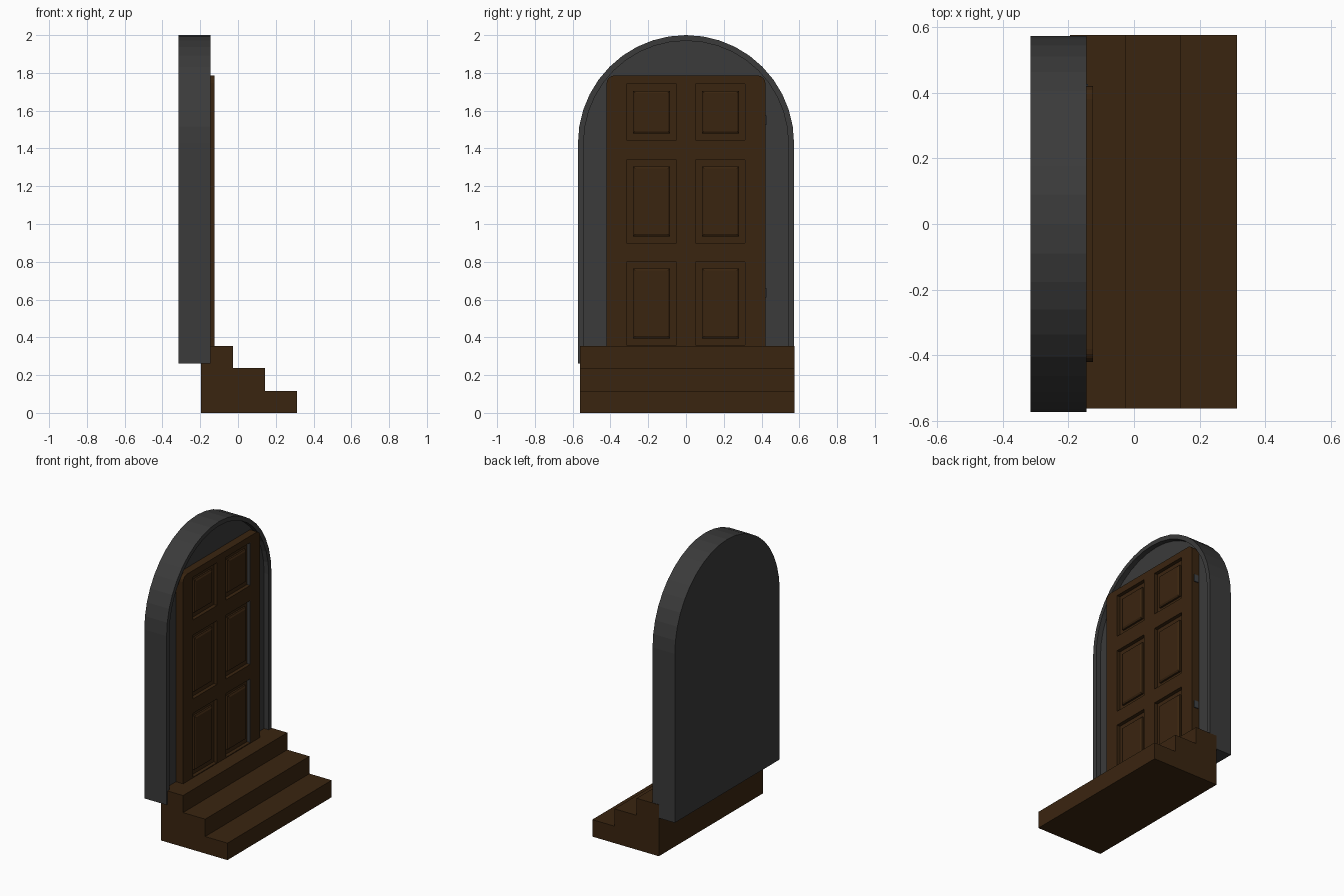
import bpy, bmesh, math

if "Cube" in bpy.data.objects:
    bpy.data.objects.remove(bpy.data.objects["Cube"])


def material(name, rgb):
    m = bpy.data.materials.new(name)
    m.diffuse_color = (*rgb, 1)
    m.use_nodes = True
    m.node_tree.nodes["Principled BSDF"].inputs["Base Color"].default_value = m.diffuse_color
    return m


BROWN = material("dark brown wood", (0.042, 0.018, 0.005))
GREY = material("charcoal stone", (0.043, 0.043, 0.043))
METAL = material("grey metal", (0.05, 0.054, 0.06))


def finish(bm, name, mat):
    bmesh.ops.recalc_face_normals(bm, faces=bm.faces)
    me = bpy.data.meshes.new(name)
    bm.to_mesh(me)
    bm.free()
    me.materials.append(mat)
    ob = bpy.data.objects.new(name, me)
    bpy.context.collection.objects.link(ob)
    return ob


def plate(name, yz, x0, x1, mat):
    """Extrude a (y, z) outline from x0 to x1."""
    bm = bmesh.new()
    f = bm.faces.new([bm.verts.new((x0, y, z)) for y, z in yz])
    r = bmesh.ops.extrude_face_region(bm, geom=[f])
    for v in r["geom"]:
        if isinstance(v, bmesh.types.BMVert):
            v.co.x = x1
    return finish(bm, name, mat)


def rect(y0, y1, z0, z1):
    return [(y0, z0), (y1, z0), (y1, z1), (y0, z1)]


def arch(w, base, spring, n=20):
    pts = [(-w, base), (w, base)]
    return pts + [(w * math.cos(math.pi * i / n), spring + w * math.sin(math.pi * i / n))
                  for i in range(n + 1)]


# arched surround: back slab plus raised rim around a shallow recess
BACK, FLOOR, FRONT = -0.315, -0.18, -0.145
outer, inner = arch(0.572, 0.262, 1.428), arch(0.542, 0.262, 1.428)
bm = bmesh.new()
vo = [bm.verts.new((FRONT, *p)) for p in outer]
vi = [bm.verts.new((FRONT, *p)) for p in inner]
vf = [bm.verts.new((FLOOR, *p)) for p in inner]
vb = [bm.verts.new((BACK, *p)) for p in outer]
n = len(outer)
for i in range(1, n):
    j = (i + 1) % n
    bm.faces.new((vo[i], vo[j], vi[j], vi[i]))
    bm.faces.new((vi[i], vi[j], vf[j], vf[i]))
    bm.faces.new((vo[j], vo[i], vb[i], vb[j]))
bm.faces.new(vf)
bm.faces.new(vb)
bm.faces.new((vb[0], vb[1], vo[1], vi[1], vf[1], vf[0], vi[0], vo[0]))
finish(bm, "arched_surround", GREY)

# three steps from one stair profile
bm = bmesh.new()
profile = [(-0.195, 0), (0.313, 0), (0.313, 0.117), (0.143, 0.117), (0.143, 0.237),
           (-0.026, 0.237), (-0.026, 0.355), (-0.195, 0.355)]
f = bm.faces.new([bm.verts.new((x, -0.562, z)) for x, z in profile])
r = bmesh.ops.extrude_face_region(bm, geom=[f])
for v in r["geom"]:
    if isinstance(v, bmesh.types.BMVert):
        v.co.y = 0.575
finish(bm, "steps", BROWN)

# door: backing with rounded top corners
B, T, W, S, C = 0.355, 1.786, 0.42, 0.315, 0.05
MID, DF = -0.15, -0.125
corner = [(W - 0.04 + 0.04 * math.cos(a * math.pi / 8), T - 0.04 + 0.04 * math.sin(a * math.pi / 8))
          for a in range(5)]
plate("door_backing", [(-W, B), (W, B)] + corner + [(-y, z) for y, z in reversed(corner)],
      FLOOR, MID, BROWN)

# raised stiles, rails and the pointed centre stile
rows = [(0.36, 0.80), (0.90, 1.34), (1.445, 1.74)]
plate("centre_stile", [(-C, B), (C, B), (C, 1.74), (0, T), (-C, 1.74)], MID, DF, BROWN)
for s, side in ((-1, "left"), (1, "right")):
    def m(pts):
        return [(s * y, z) for y, z in pts]
    plate(side + "_stile", m([(S, B), (W, B)] + corner + [(S, T)]), MID, DF, BROWN)
    plate(side + "_top_rail", m([(C, 1.74), (S, 1.74), (S, T), (0, T)]), MID, DF, BROWN)
    for z0, z1 in ((B, 0.36), (0.80, 0.90), (1.34, 1.445)):
        plate(side + "_rail", m(rect(C, S, z0, z1)), MID, DF, BROWN)
    # bevelled raised panels
    for z0, z1 in rows:
        bm = bmesh.new()
        rings = []
        for x, d in ((MID, 0.035), (-0.138, 0.035), (-0.131, 0.046)):
            rings.append([bm.verts.new((x, *p)) for p in
                          m(rect(C + d, S - d, z0 + d, z1 - d))])
        for a, b in zip(rings, rings[1:]):
            for i in range(4):
                j = (i + 1) % 4
                bm.faces.new((a[i], a[j], b[j], b[i]))
        bm.faces.new(rings[-1])
        bm.faces.new(rings[0])
        finish(bm, side + "_panel", BROWN)

# grey lining on the hinge side of the right panels
for z0, z1 in rows:
    plate("panel_lining", rect(S - 0.003, S, z0, z1), MID, DF - 0.001, GREY)

# hinges on the door edge
for z in (0.635, 1.55):
    plate("hinge", rect(W, W + 0.006, z - 0.025, z + 0.025), -0.172, -0.14, METAL)
